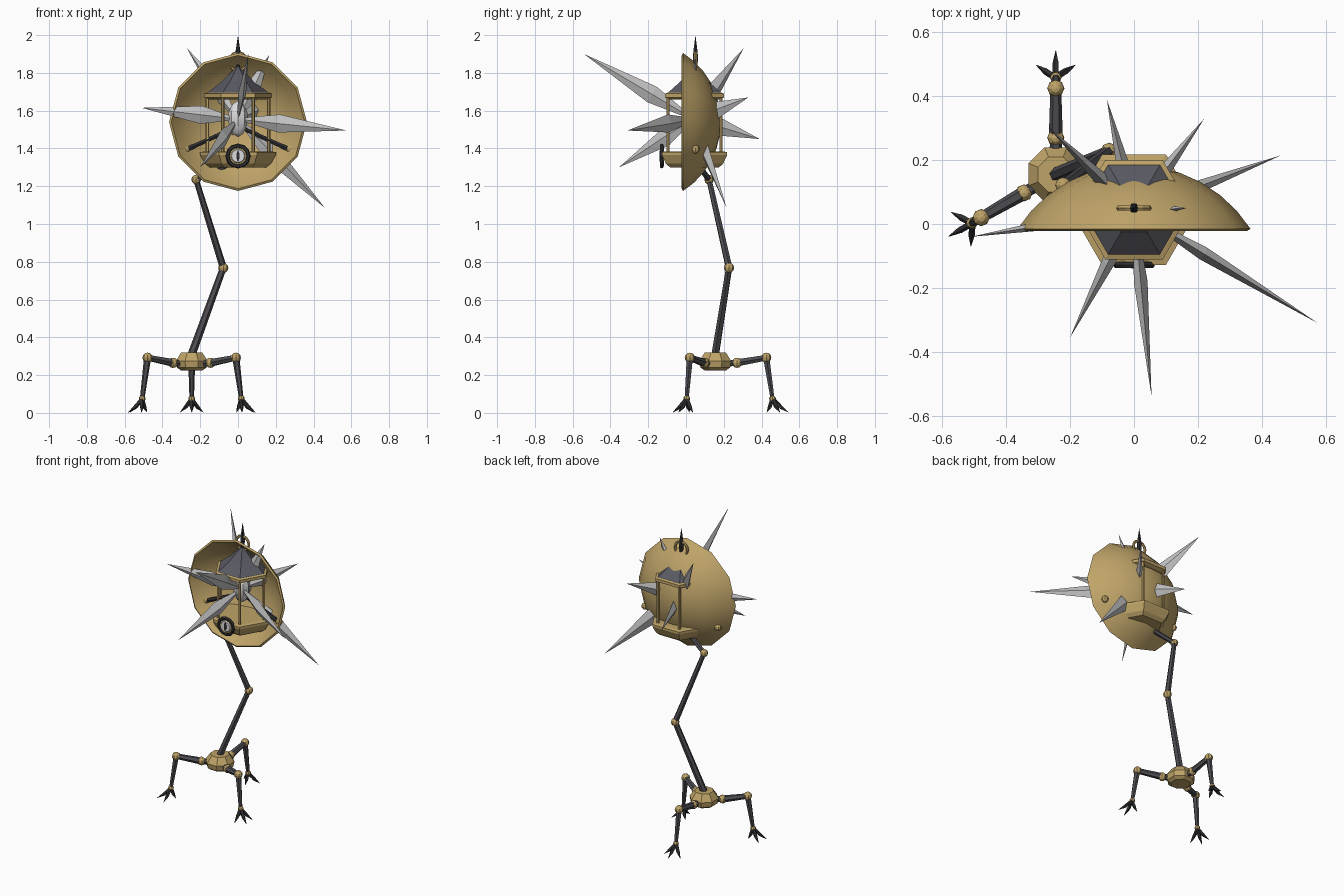
import bpy, bmesh, math
from mathutils import Vector, Matrix

if "Cube" in bpy.data.objects:
    bpy.data.objects.remove(bpy.data.objects["Cube"])


def material(name, rgb):
    m = bpy.data.materials.new(name)
    m.diffuse_color = (*rgb, 1)
    m.use_nodes = True
    m.node_tree.nodes["Principled BSDF"].inputs["Base Color"].default_value = m.diffuse_color
    return m


GOLD = material("brass", (0.52, 0.37, 0.14))
IRON = material("dark iron", (0.075, 0.073, 0.085))
BLACK = material("black claw", (0.03, 0.03, 0.034))
ROOF = material("slate roof", (0.10, 0.10, 0.125))
CRYSTAL = material("grey crystal", (0.55, 0.55, 0.56))
PALE = material("pale core", (0.72, 0.72, 0.73))


def finish(name, bm, mat, smooth=False):
    bmesh.ops.recalc_face_normals(bm, faces=bm.faces)
    me = bpy.data.meshes.new(name)
    bm.to_mesh(me)
    bm.free()
    me.materials.append(mat)
    ob = bpy.data.objects.new(name, me)
    bpy.context.collection.objects.link(ob)
    if smooth:
        bpy.ops.object.select_all(action='DESELECT')
        ob.select_set(True)
        bpy.context.view_layer.objects.active = ob
        bpy.ops.object.shade_smooth_by_angle(angle=math.radians(40))
    return ob


def lathe(name, profile, n, mat, matrix=Matrix(), closed=False, smooth=False, sx=1, sy=1, phase=0):
    """Rings of (radius, height) joined into a solid; closed joins last ring to first."""
    bm = bmesh.new()
    rings = []
    for r, z in profile:
        if r == 0:
            rings.append([bm.verts.new(matrix @ Vector((0, 0, z)))] * n)
            continue
        angs = [phase + 2 * math.pi * i / n for i in range(n)]
        rings.append([bm.verts.new(matrix @ Vector((sx * r * math.cos(a), sy * r * math.sin(a), z))) for a in angs])
    pairs = list(zip(rings, rings[1:])) + ([(rings[-1], rings[0])] if closed else [])
    for a, b in pairs:
        for i in range(n):
            j = (i + 1) % n
            vs = list(dict.fromkeys((a[i], a[j], b[j], b[i])))
            if len(vs) > 2:
                bm.faces.new(vs)
    if not closed:
        for ring in (rings[0], rings[-1]):
            if ring[0] is not ring[1]:
                bm.faces.new(ring)
    return finish(name, bm, mat, smooth)


def along(p, q):
    """Frame at p with z toward q, x horizontal."""
    z = (q - p).normalized()
    x = Vector((0, 0, 1)).cross(z)
    x = x.normalized() if x.length > 1e-4 else Vector((1, 0, 0))
    y = z.cross(x)
    return Matrix.Translation(p) @ Matrix((x, y, z)).transposed().to_4x4()


def rod(name, p, q, r1, r2, mat, n=6):
    p, q = Vector(p), Vector(q)
    return lathe(name, [(r1, 0), (r2, (q - p).length)], n, mat, along(p, q))


def ball(name, p, r, mat=GOLD):
    bm = bmesh.new()
    bmesh.ops.create_uvsphere(bm, u_segments=8, v_segments=6, radius=r,
                              matrix=Matrix.Translation(p))
    return finish(name, bm, mat)


def torus(name, R, r, n, m, mat, matrix):
    prof = [(R + r * math.cos(2 * math.pi * k / m), r * math.sin(2 * math.pi * k / m)) for k in range(m)]
    return lathe(name, prof, n, mat, matrix, closed=True)


# Base hub
hub = Vector((-0.245, 0.155, 0))
lathe("base_hub", [(0.062, 0.225), (0.085, 0.24), (0.092, 0.275), (0.06, 0.32)], 8, GOLD,
      Matrix.Translation(hub), phase=math.pi / 8)

# Three walking legs with clawed feet
for k, ang in enumerate((90, 210, 330)):
    def polar(r, z, a=ang, o=hub):
        return o + Vector((r * math.cos(math.radians(a)), r * math.sin(math.radians(a)), z))
    hip, knee, ankle = polar(0.115, 0.265), polar(0.27, 0.292), polar(0.303, 0.075)
    rod(f"leg_socket_{k}", polar(0.06, 0.262), hip, 0.02, 0.018, IRON)
    rod(f"thigh_{k}", hip, knee, 0.022, 0.017, IRON)
    rod(f"shin_{k}", knee, ankle, 0.019, 0.012, IRON)
    ball(f"hip_ball_{k}", hip, 0.027)
    ball(f"knee_ball_{k}", knee, 0.027)
    ball(f"ankle_ball_{k}", ankle, 0.018)
    for t, (da, ln) in enumerate(((0, 0.085), (57, 0.073), (-57, 0.073), (180, 0.03))):
        foot = Vector((ankle.x, ankle.y, 0))
        mid = polar(ln * 0.5, 0.032, ang + da, foot)
        tip = polar(ln, 0.003, ang + da, foot)
        rod(f"toe_{k}_{t}", ankle, mid, 0.011, 0.011, BLACK, 5)
        rod(f"claw_{k}_{t}", mid, tip, 0.011, 0.001, BLACK, 5)

# Tall jointed mast
mast = [Vector((-0.245, 0.155, 0.31)), Vector((-0.078, 0.228, 0.768)), Vector((-0.222, 0.122, 1.235))]
rod("mast_lower", mast[0], mast[1], 0.022, 0.018, IRON)
rod("mast_upper", mast[1], mast[2], 0.019, 0.015, IRON)
rod("mast_link", mast[2], (-0.02, 0.05, 1.33), 0.016, 0.014, IRON)
ball("mast_knee", mast[1], 0.027)
ball("mast_top_joint", mast[2], 0.025)

# Dish: twelve-sided bowl opening to the front
CZ = 1.54
R, depth, thick = 0.433, 0.2, 0.014
dish_m = Matrix.Translation((0, -0.015, CZ)) @ Matrix.Rotation(-math.pi / 2, 4, 'X')
amax = math.asin(0.365 / R)


def bowl(rad):
    return [(rad * math.sin(amax * i / 6), rad * math.cos(amax * i / 6) - R + depth) for i in range(7)]


lathe("dish", bowl(R) + bowl(R - thick)[::-1], 12, GOLD, dish_m, smooth=True)

# Hexagonal lantern cage
LC = Vector((0, 0.045, 0))
lm = Matrix.Translation(LC)
lathe("lantern_tray", [(0.15, 1.30), (0.175, 1.32), (0.2, 1.365), (0.2, 1.38), (0.175, 1.385)], 6, GOLD, lm)
lathe("lantern_top_plate", [(0.155, 1.66), (0.18, 1.67), (0.18, 1.69), (0.165, 1.695)], 6, GOLD, lm)
lathe("lantern_roof", [(0.166, 1.692), (0.085, 1.755), (0.03, 1.81), (0, 1.84)], 6, ROOF, lm)
for k in range(6):
    a = k * math.pi / 3
    x, y = 0.162 * math.cos(a), 0.162 * math.sin(a) + LC.y
    rod(f"lantern_post_{k}", (x, y, 1.375), (x, y, 1.67), 0.009, 0.009, GOLD)

# Braces pinned through the dish
for s in (-1, 1):
    rod(f"dish_brace_{s}", (s * 0.27, 0.05, 1.395), (s * 0.04, 0.045, 1.5), 0.014, 0.012, BLACK)
    ball(f"dish_pin_{s}", (s * 0.275, 0.05, 1.395), 0.022)

# Hanging ring and finial
facing = Matrix.Rotation(-math.pi / 2, 4, 'X')
torus("top_ring", 0.047, 0.009, 12, 6, GOLD, Matrix.Translation((0, 0.05, 1.86)) @ facing)
lathe("finial", [(0.009, 1.80), (0.016, 1.88), (0.012, 1.92), (0, 2.0)], 6, BLACK, Matrix.Translation((0, 0.05, 0)))

# Glowing core
core = Vector((0, 0.04, 1.555))
lathe("core", [(0, -0.095), (0.03, -0.075), (0.05, -0.02), (0.05, 0.035), (0.03, 0.08), (0, 0.1)], 8, PALE,
      Matrix.Translation(core), smooth=True)

# Flat crystal blades bursting from the core
tips = [(0.055, -0.54, 1.90), (-0.2, -0.355, 1.30), (0.575, -0.31, 1.495), (0.46, 0.215, 1.085),
        (0.22, 0.33, 1.67), (-0.085, 0.39, 1.45), (-0.27, 0.305, 1.93), (-0.51, -0.04, 1.615),
        (0.165, 0.05, 1.895)]
for k, tip in enumerate(tips):
    tip = Vector(tip)
    L = (tip - core).length
    lathe(f"crystal_{k}", [(0.012, 0.04), (0.048, 0.38 * L), (0, L)], 4, CRYSTAL,
          along(core, tip), sx=0.45)

# Round eye on the front of the tray
eye = Matrix.Translation((0, -0.128, 1.36)) @ Matrix.Rotation(math.pi / 2, 4, 'X')
torus("eye_rim", 0.055, 0.011, 12, 6, BLACK, eye)
lathe("eye_backing", [(0.052, -0.012), (0.052, 0.002)], 12, GOLD, eye)
lathe("eye_white", [(0.04, 0.0), (0.034, 0.008)], 12, PALE, eye)
lathe("eye_slit", [(0.03, 0.006), (0.03, 0.012)], 8, BLACK, eye, sx=0.28)
